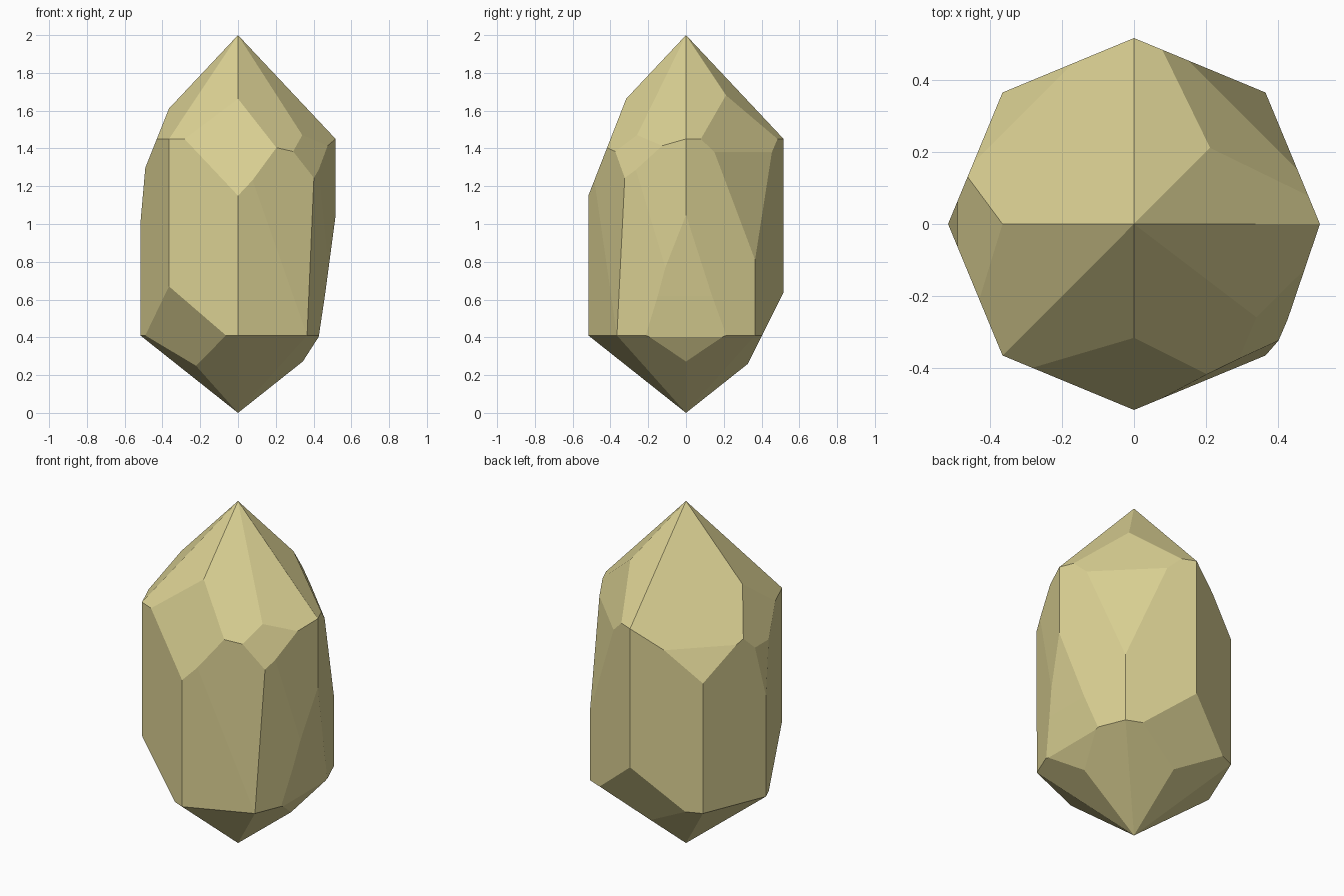
import bpy
import bmesh
from math import radians, cos, sin
from mathutils import Vector

cube = bpy.data.objects.get("Cube")
if cube:
    bpy.data.objects.remove(cube, do_unlink=True)

RADIUS = 0.517
GIRDLE_LOW, GIRDLE_HIGH, TIP = 0.41, 1.45, 2.0


def polar(angle, radius, z):
    a = radians(angle)
    return Vector((radius * cos(a), radius * sin(a), z))


def cut(bm, angle, low, high):
    """Slice off a facet facing the angle, through two (radius, z) points."""
    (r1, z1), (r2, z2) = low, high
    normal = polar(angle, z2 - z1, r1 - r2).normalized()
    geom = bm.verts[:] + bm.edges[:] + bm.faces[:]
    bmesh.ops.bisect_plane(bm, geom=geom, dist=0.0001, plane_co=polar(angle, r1, z1),
                           plane_no=normal, clear_outer=True)
    rim = [e for e in bm.edges if e.is_boundary]
    if rim:
        bmesh.ops.contextual_create(bm, geom=rim)


# Eight-sided prism with a point at each end; one edge leans
bm = bmesh.new()
bm.verts.new((0, 0, 0))
bm.verts.new((0, 0, TIP))
for angle in range(0, 360, 45):
    bm.verts.new(polar(angle, RADIUS, GIRDLE_LOW))
    lean = 7.6 if angle == 315 else 0
    bm.verts.new(polar(angle + lean, RADIUS, GIRDLE_HIGH))
bmesh.ops.convex_hull(bm, input=bm.verts[:])
bmesh.ops.dissolve_limit(bm, angle_limit=radians(0.5), verts=bm.verts[:], edges=bm.edges[:])

# Broad facets that meet at the upper tip
tip = (0, TIP)
cut(bm, 135, (0.3656, GIRDLE_HIGH), tip)
cut(bm, -55, (0.4234, GIRDLE_HIGH), tip)
cut(bm, -31.3, (0.442, GIRDLE_HIGH), tip)

# Upper corner facets
cut(bm, 270, (RADIUS, 1.15), (0.31, 1.68))
cut(bm, 135, (RADIUS, 1.17), (0.438, 1.34))
cut(bm, 180, (0.43, 1.45), (0.366, 1.61))
cut(bm, 180, (RADIUS, 1.0), (0.495, 1.25))
cut(bm, 45, (0.428, 1.38), (0.3, 1.68))
cut(bm, 45, (RADIUS, 0.81), (0.428, 1.38))
cut(bm, -38.5, (0.51, 1.26), (0.428, 1.47))

# Lower corner facets
cut(bm, 225, (0.315, 0.25), (RADIUS, 0.67))
cut(bm, 90, (0.33, 0.265), (RADIUS, 0.64))
cut(bm, 0, (0.46, 0.62), (RADIUS, 1.0))
cut(bm, 0, (0.432, 0.41), (0.46, 0.62))
cut(bm, 0, (0.345, 0.275), (0.432, 0.41))

bmesh.ops.recalc_face_normals(bm, faces=bm.faces[:])
mesh = bpy.data.meshes.new("crystal")
bm.to_mesh(mesh)
bm.free()
crystal = bpy.data.objects.new("crystal", mesh)
bpy.context.collection.objects.link(crystal)

# Pale straw mineral colour
straw = bpy.data.materials.new("pale_straw")
straw.use_nodes = True
colour = (0.7, 0.63, 0.29, 1)
straw.diffuse_color = colour
straw.node_tree.nodes["Principled BSDF"].inputs["Base Color"].default_value = colour
mesh.materials.append(straw)
